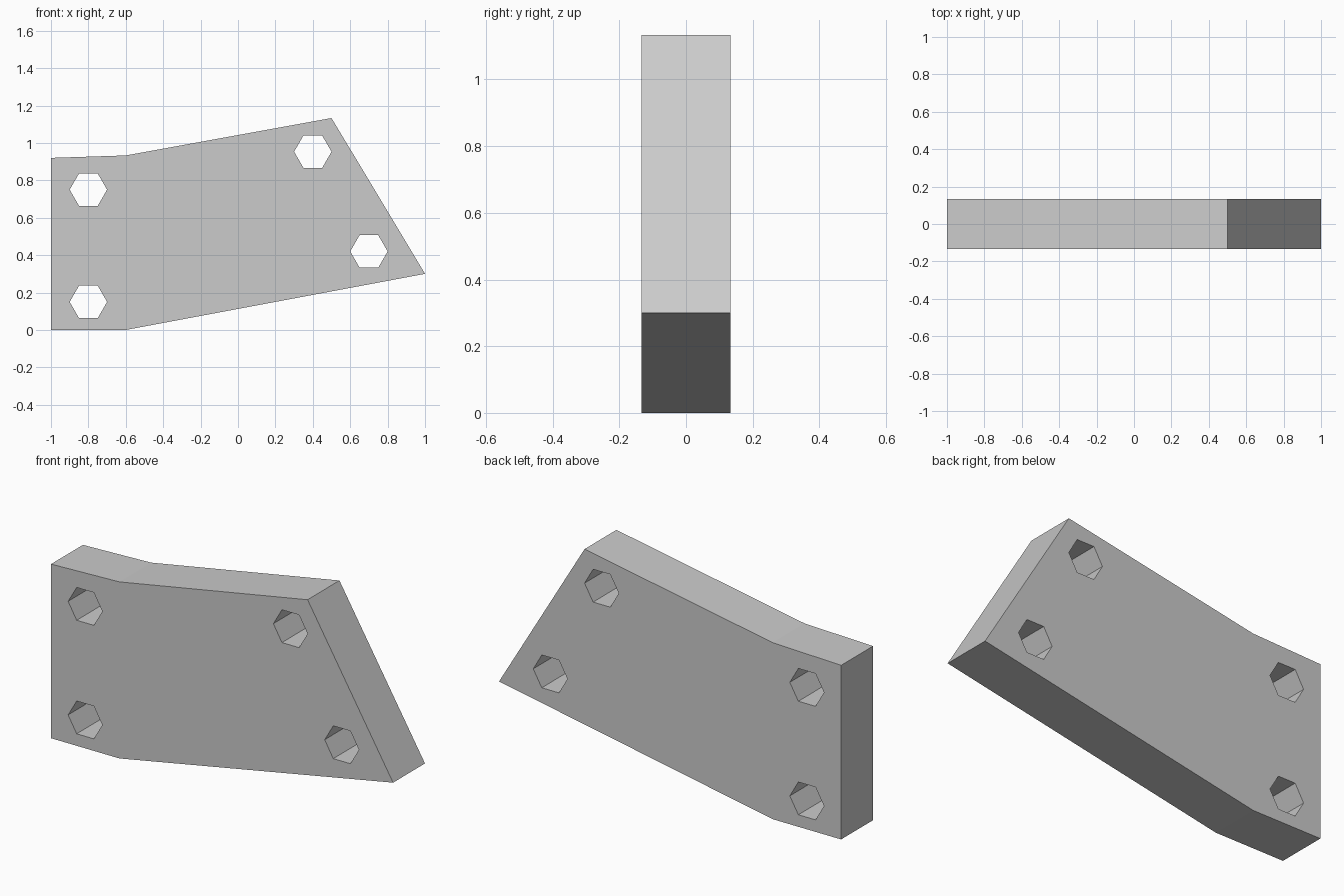
import bpy, bmesh
from math import cos, sin, pi

cube = bpy.data.objects.get("Cube")
if cube:
    bpy.data.objects.remove(cube, do_unlink=True)

HALF_DEPTH = 0.133
HOLE_RADIUS = 0.1

grey = bpy.data.materials.new("plain grey")
grey.use_nodes = True
colour = (0.6, 0.6, 0.6, 1)
grey.diffuse_color = colour
grey.node_tree.nodes["Principled BSDF"].inputs["Base Color"].default_value = colour


def prism(name, outline, half):
    """Extrude an x-z outline along y."""
    bm = bmesh.new()
    face = bm.faces.new([bm.verts.new((x, -half, z)) for x, z in outline])
    new = bmesh.ops.extrude_face_region(bm, geom=[face])["geom"]
    verts = [v for v in new if isinstance(v, bmesh.types.BMVert)]
    bmesh.ops.translate(bm, verts=verts, vec=(0, 2 * half, 0))
    bmesh.ops.recalc_face_normals(bm, faces=bm.faces)
    mesh = bpy.data.meshes.new(name)
    bm.to_mesh(mesh)
    bm.free()
    mesh.materials.append(grey)
    obj = bpy.data.objects.new(name, mesh)
    bpy.context.collection.objects.link(obj)
    return obj


# Solid angled plate
plate = prism("angled_plate", [(-1, 0), (-0.6, 0), (1, 0.3), (0.5, 1.133),
                               (-0.6, 0.933), (-1, 0.92)], HALF_DEPTH)

# Hexagonal bolt holes cut right through
holes = [(-0.8, 0.15), (-0.8, 0.75), (0.4, 0.953), (0.7, 0.42)]
cutters = []
for i, (cx, cz) in enumerate(holes):
    hexagon = [(cx + HOLE_RADIUS * cos(k * pi / 3), cz + HOLE_RADIUS * sin(k * pi / 3))
               for k in range(6)]
    cutter = prism(f"hole_cutter_{i + 1}", hexagon, HALF_DEPTH * 2)
    cutter.hide_render = True
    cut = plate.modifiers.new(f"bolt_hole_{i + 1}", 'BOOLEAN')
    cut.operation = 'DIFFERENCE'
    cut.solver = 'EXACT'
    cut.object = cutter
    cutters.append(cutter)

# Apply the cuts and discard the cutters
bpy.context.view_layer.objects.active = plate
plate.select_set(True)
for name in [m.name for m in plate.modifiers]:
    bpy.ops.object.modifier_apply(modifier=name)
for cutter in cutters:
    bpy.data.objects.remove(cutter, do_unlink=True)
